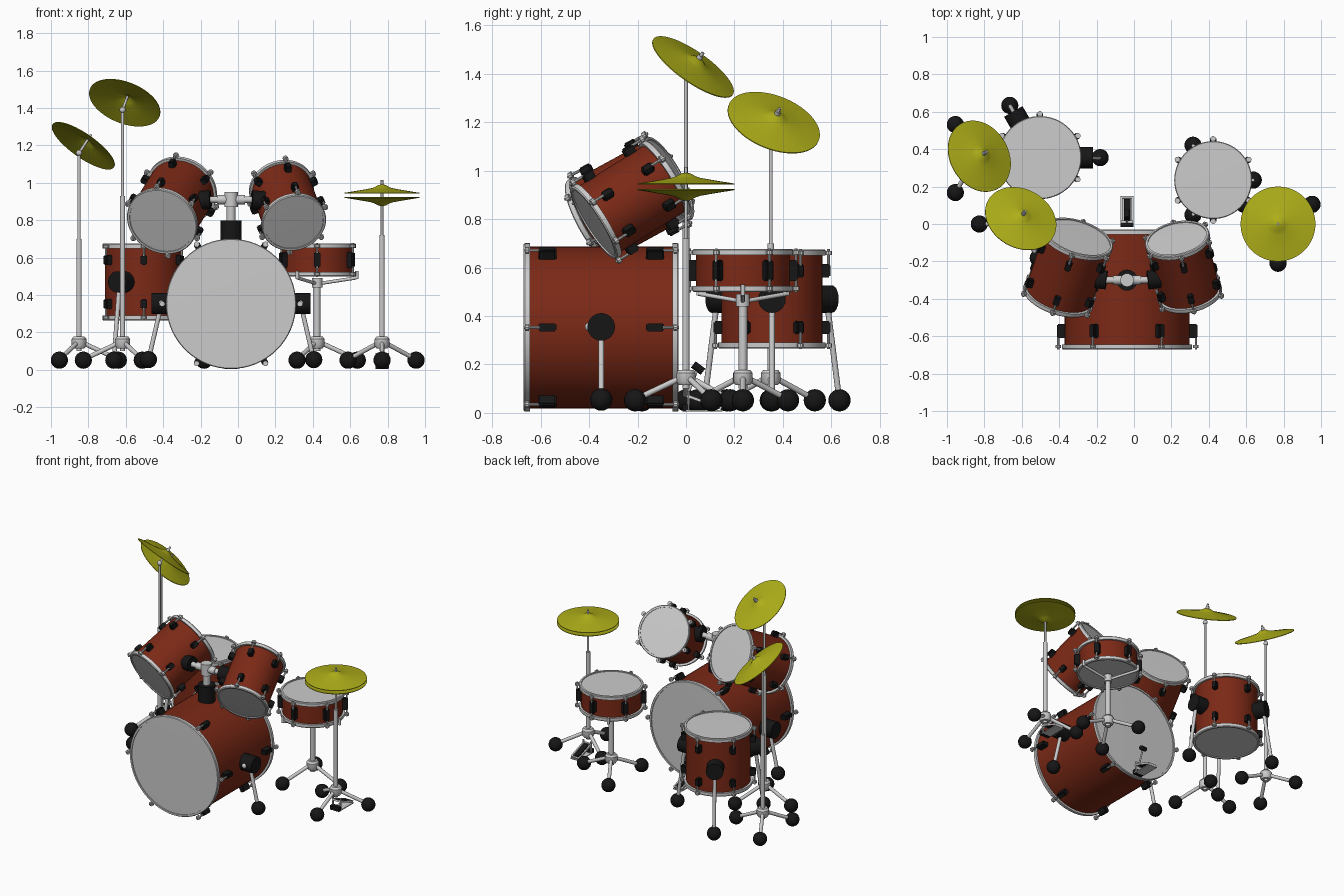
import bpy, bmesh
from math import sin, cos, pi, radians
from mathutils import Vector as V, Matrix

if "Cube" in bpy.data.objects:
    bpy.data.objects.remove(bpy.data.objects["Cube"])


def material(name, rgb):
    m = bpy.data.materials.new(name)
    m.diffuse_color = (*rgb, 1)
    m.use_nodes = True
    m.node_tree.nodes["Principled BSDF"].inputs["Base Color"].default_value = m.diffuse_color
    return m


RED = material("red_shell", (0.20, 0.022, 0.008))
BLACK = material("black_rubber", (0.008, 0.008, 0.008))
BRASS = material("brass", (0.43, 0.43, 0.01))


def frame(loc, axis):
    """Matrix whose local z points along axis."""
    return Matrix.Translation(loc) @ V(axis).to_track_quat('Z', 'Y').to_matrix().to_4x4()


def finish(bm, name, mat=None):
    bmesh.ops.recalc_face_normals(bm, faces=bm.faces)
    me = bpy.data.meshes.new(name)
    bm.to_mesh(me)
    bm.free()
    ob = bpy.data.objects.new(name, me)
    bpy.context.collection.objects.link(ob)
    if mat:
        me.materials.append(mat)
    bpy.ops.object.select_all(action='DESELECT')
    ob.select_set(True)
    bpy.context.view_layer.objects.active = ob
    bpy.ops.object.shade_smooth_by_angle(angle=radians(35))
    return ob


def lathe(bm, profile, M, closed=False, n=48):
    """Turn (radius, height) points about the local z axis."""
    rings = [[bm.verts.new(M @ V((r * cos(2 * pi * i / n), r * sin(2 * pi * i / n), h)))
              for i in range(n)] for r, h in profile]
    for a, b in zip(rings, rings[1:] + (rings[:1] if closed else [])):
        for i in range(n):
            j = (i + 1) % n
            bm.faces.new((a[i], a[j], b[j], b[i]))
    bmesh.ops.remove_doubles(bm, verts=[v for r in rings for v in r], dist=1e-5)


def rod(bm, p, q, r, n=16):
    d = V(q) - V(p)
    lathe(bm, [(0, 0), (r, 0), (r, d.length), (0, d.length)], frame(p, d), n=n)


def ball(bm, p, r):
    bmesh.ops.create_uvsphere(bm, u_segments=20, v_segments=12, radius=r,
                              matrix=Matrix.Translation(p))


def box(bm, size, M):
    bmesh.ops.create_cube(bm, size=1, matrix=M @ Matrix.Diagonal((*size, 1)))


def drum(name, loc, axis, R, L, turn=0, single=False, rod_gap=0.012, lug=0.05):
    M, h, s = frame(loc, axis), L / 2, R - 0.014
    # shell
    bm = bmesh.new()
    lathe(bm, [(s, -h + .01), (s, h - .01), (s - .012, h - .01), (s - .012, -h + .01)], M, True, 64)
    finish(bm, name + "_shell", RED)
    # heads and hoops at both ends
    bm, hoops = bmesh.new(), bmesh.new()
    for e in (-1, 1):
        lathe(bm, [(0, e * (h - .004)), (s, e * (h - .006)), (s, e * (h - .012)),
                   (0, e * (h - .012))], M, n=64)
        lathe(hoops, [(R - .016, e * h), (R - .004, e * h), (R, e * (h - .005)), (R, e * (h - .025)),
                      (R - .016, e * (h - .025))], M, True, 64)
    finish(bm, name + "_heads")
    finish(hoops, name + "_hoops")
    # six sets of lugs and tension rods
    lugs, rods = bmesh.new(), bmesh.new()
    for k in range(6):
        T = M @ Matrix.Rotation(radians(turn + 60 * k), 4, 'Z')
        rr = R + rod_gap
        for e in (-1, 1):
            c = 0 if single else e * (h - .06 - lug / 2)
            if not (single and e > 0):
                box(lugs, (rr - s + .016, .034, lug), T @ Matrix.Translation(((s + rr) / 2, 0, c)))
            rod(rods, T @ V((rr, 0, c)), T @ V((rr, 0, e * (h + .002))), .006, 8)
            rod(rods, T @ V((rr, 0, e * (h - .022))), T @ V((rr, 0, e * (h - .006))), .015, 10)
    bmesh.ops.bevel(lugs, geom=lugs.edges[:], offset=.006, segments=2, affect='EDGES')
    finish(lugs, name + "_lugs", BLACK)
    finish(rods, name + "_tension_rods")


def polar(c, r, deg, z):
    return V((c[0] + r * cos(radians(deg)), c[1] + r * sin(radians(deg)), z))


def tripod(name, c, turn, tiers, r=.21):
    """Stand with three rubber-footed legs; tiers are (top height, radius)."""
    bm, feet, z = bmesh.new(), bmesh.new(), .10
    for top, rad in tiers:
        rod(bm, (*c, z), (*c, top), rad)
        z = top - .01
    lathe(bm, [(0, .115), (.03, .115), (.04, .13), (.04, .165), (.03, .178), (0, .178)],
          Matrix.Translation((*c, 0)), n=20)
    for k in range(3):
        a = turn + 120 * k
        rod(bm, polar(c, .02, a, .145), polar(c, r, a, .055), .012)
        ball(feet, polar(c, r, a, .052), .046)
    finish(bm, name + "_stand")
    finish(feet, name + "_feet", BLACK)


def cymbal(name, loc, axis, R=.2, H=.045):
    bm = bmesh.new()
    top = [(R, 0), (R * .65, H * .25), (R * .3, H * .52), (R * .2, H * .66), (R * .1, H * .92), (0, H)]
    lathe(bm, top + [(r, z - .004) for r, z in reversed(top)], frame(loc, axis), True, 64)
    finish(bm, name, BRASS)


def pedal(name, x, y):
    """Sloping footboard in a metal frame."""
    T = Matrix.Translation((x, y + .075, .045)) @ Matrix.Rotation(radians(-20), 4, 'X')
    bm = bmesh.new()
    for s in (-1, 1):
        box(bm, (.01, .15, .012), T @ Matrix.Translation((s * .029, 0, 0)))
        box(bm, (.06, .01, .012), T @ Matrix.Translation((0, s * .072, 0)))
        rod(bm, (x + s * .03, y + .01, .01), (x + s * .03, y + .01, .09), .006, 8)
    box(bm, (.07, .15, .006), Matrix.Translation((x, y + .075, .008)))
    finish(bm, name + "_frame")
    bm = bmesh.new()
    box(bm, (.034, .12, .012), T)
    box(bm, (.07, .03, .03), Matrix.Translation((x, y, .02)))
    finish(bm, name + "_footboard", BLACK)


# drums
CX = -.037
FLOOR, SNARE, HAT = (-.503, .355), (.423, .235), (.77, 0)
drum("bass_drum", (CX, -.35, .353), (0, -1, 0), .348, .64, 0, rod_gap=.02, lug=.075)
drum("large_tom", (-.353, -.233, .88), (.28, .84, .46), .195, .39, 30)
drum("small_tom", (.265, -.23, .88), (-.19, .83, .52), .175, .37, 30)
drum("floor_tom", (*FLOOR, .47), (0, 0, 1), .222, .41, 30, lug=.055)
drum("snare", (*SNARE, .588), (0, 0, 1), .208, .178, 30, single=True, lug=.085)

# bass drum spurs
steel, rubber = bmesh.new(), bmesh.new()
for s in (-1, 1):
    rod(rubber, (CX + s * .32, -.35, .355), (CX + s * .425, -.35, .355), .057, 24)
    ball(steel, (CX + s * .37, -.40, .355), .018)
    rod(steel, (CX + s * .375, -.35, .34), (CX + s * .44, -.35, .06), .012)
    ball(rubber, (CX + s * .442, -.35, .055), .046)
finish(steel, "bass_spurs")
finish(rubber, "bass_spur_mounts", BLACK)

# tom holder
steel, rubber = bmesh.new(), bmesh.new()
rod(rubber, (CX, -.30, .67), (CX, -.30, .80), .056, 24)
rod(steel, (CX, -.30, .79), (CX, -.30, .95), .024)
rod(steel, (CX, -.30, .87), (CX, -.30, .95), .036, 20)
for s in (-1, 1):
    rod(steel, (CX, -.30, .91), (CX + s * .16, -.30, .91), .018)
    rod(steel, (CX, -.30, .91), (CX + s * .075, -.30, .91), .025)
    rod(rubber, (CX + s * .11, -.30, .91), (CX + s * .19, -.29, .905), .05, 24)
finish(steel, "tom_holder")
finish(rubber, "tom_holder_mounts", BLACK)

# floor tom legs
steel, rubber = bmesh.new(), bmesh.new()
for a in (0, 120, 240):
    rod(rubber, polar(FLOOR, .2, a, .47), polar(FLOOR, .285, a, .47), .057, 24)
    rod(steel, polar(FLOOR, .262, a, .46), polar(FLOOR, .32, a, .06), .012)
    ball(rubber, polar(FLOOR, .322, a, .052), .046)
finish(steel, "floor_tom_legs")
finish(rubber, "floor_tom_mounts", BLACK)

# snare stand with basket arms
tripod("snare", SNARE, 0, [(.49, .018)], .215)
bm = bmesh.new()
rod(bm, (*SNARE, .44), (*SNARE, .49), .028)
for a in (0, 120, 240):
    rod(bm, polar(SNARE, 0, a, .46), polar(SNARE, .21, a, .492), .009)
    rod(bm, polar(SNARE, .212, a, .485), polar(SNARE, .212, a, .53), .009)
finish(bm, "snare_basket")

# hi-hat
tripod("hi_hat", HAT, 30, [(.72, .014), (1.015, .007)])
cymbal("hi_hat_top", (*HAT, .947), (0, 0, 1))
cymbal("hi_hat_bottom", (*HAT, .92), (0, 0, -1))
pedal("hi_hat_pedal", *HAT)

# crash cymbals on tilted posts
for name, c, turn, loc, axis, mid in (
        ("left_crash", (-.85, .35), 0, V((-.826, .363, 1.20)), V((.54, .31, .77)), .70),
        ("right_crash", (-.617, 0), 60, V((-.605, .03, 1.43)), V((.31, .54, .77)), .93)):
    base = (*c, loc.z - .04)
    tripod(name, c, turn, [(mid, .014), (base[2], .008)])
    cymbal(name + "_cymbal", loc, axis)
    bm = bmesh.new()
    ball(bm, base, .016)
    rod(bm, base, loc + axis * .075, .007)
    rod(bm, loc + axis * .04, loc + axis * .058, .012)
    finish(bm, name + "_post")

# bass pedal and beater
pedal("bass_pedal", CX, 0)
bm = bmesh.new()
rod(bm, (CX - .03, .01, .085), (CX + .03, .01, .085), .008)
rod(bm, (CX, .01, .085), (CX, .05, .19), .006)
finish(bm, "beater_shaft")
bm = bmesh.new()
rod(bm, (CX, .03, .20), (CX, .07, .17), .016, 20)
finish(bm, "beater_head", BLACK)
